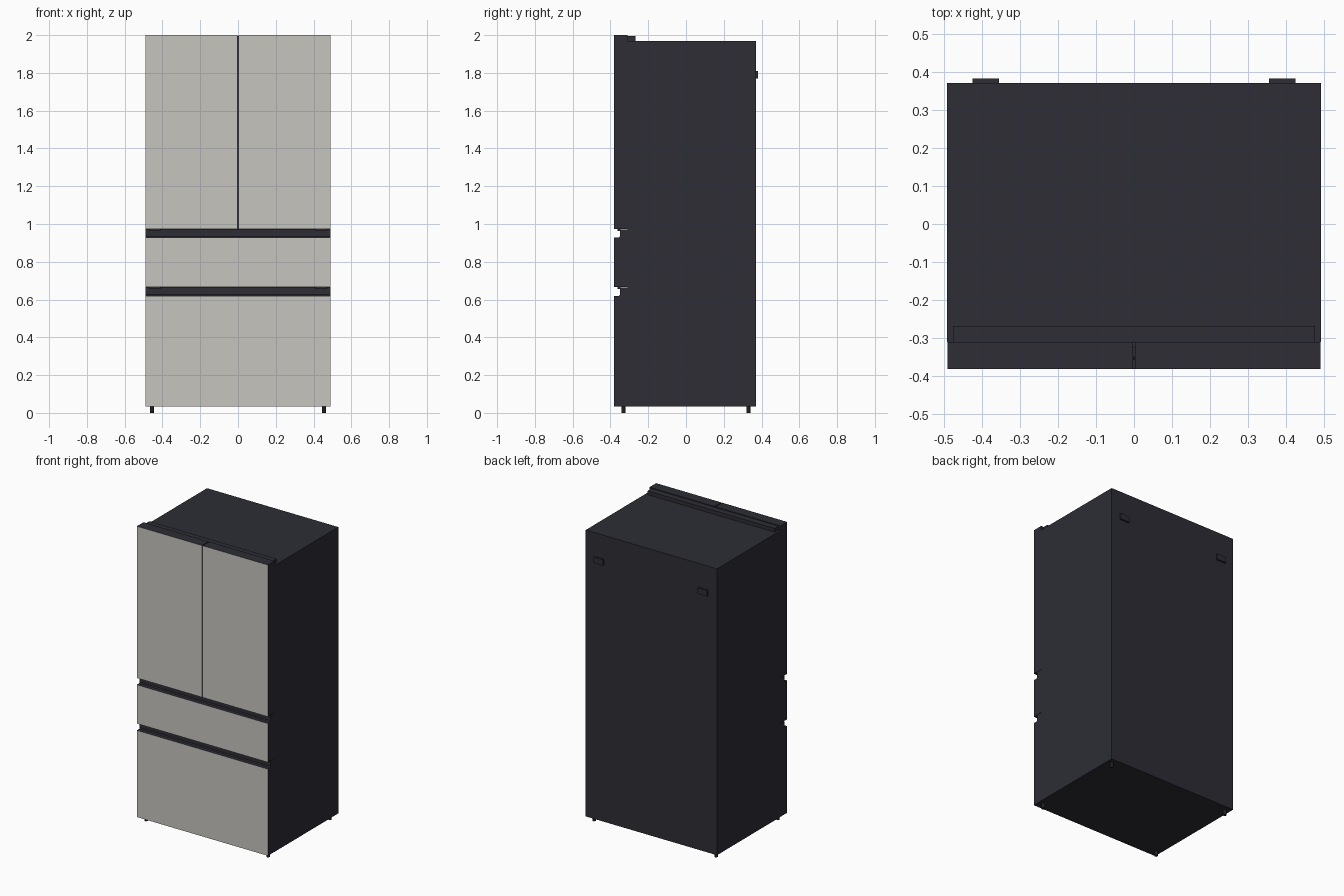
import bpy, bmesh

cube = bpy.data.objects.get("Cube")
if cube:
    bpy.data.objects.remove(cube)

FRONT, SEAM, RECESS = -0.381, -0.31, -0.35
HALF = 0.49


def material(name, rgb, roughness=0.5):
    m = bpy.data.materials.new(name)
    m.use_nodes = True
    m.diffuse_color = (*rgb, 1)
    shader = m.node_tree.nodes["Principled BSDF"]
    shader.inputs["Base Color"].default_value = (*rgb, 1)
    shader.inputs["Roughness"].default_value = roughness
    return m


charcoal = material("charcoal", (0.026, 0.026, 0.036))
steel = material("warm light steel", (0.57, 0.56, 0.52))
black = material("black rubber", (0.015, 0.015, 0.017))


def extrude(name, profile, x0, x1, mats):
    """Sweep a (y, z) profile along x; the foremost faces take the second material."""
    bm = bmesh.new()
    face = bm.faces.new([bm.verts.new((x0, y, z)) for y, z in profile])
    moved = bmesh.ops.extrude_face_region(bm, geom=[face])["geom"]
    bmesh.ops.translate(bm, vec=(x1 - x0, 0, 0),
                        verts=[v for v in moved if isinstance(v, bmesh.types.BMVert)])
    bmesh.ops.recalc_face_normals(bm, faces=bm.faces)
    if len(mats) > 1:
        for f in bm.faces:
            if f.normal.y < -0.9 and f.calc_center_median().y < FRONT + 0.002:
                f.material_index = 1
    mesh = bpy.data.meshes.new(name)
    bm.to_mesh(mesh)
    bm.free()
    for m in mats:
        mesh.materials.append(m)
    obj = bpy.data.objects.new(name, mesh)
    bpy.context.collection.objects.link(obj)
    return obj


def box(name, x, y, z, mats):
    profile = [(y[0], z[0]), (y[1], z[0]), (y[1], z[1]), (y[0], z[1])]
    return extrude(name, profile, x[0], x[1], mats)


# Cabinet
box("cabinet", (-0.491, 0.491), (SEAM, 0.37), (0.034, 1.97), [charcoal])

# Drawers, each with a set-back grip channel along its top
def drawer(name, bottom, front_top, top):
    profile = [(FRONT, bottom), (SEAM, bottom), (SEAM, top), (RECESS, top),
               (RECESS, front_top + 0.006), (RECESS - 0.006, front_top),
               (FRONT, front_top)]
    extrude(name, profile, -HALF, HALF, [charcoal, steel])


drawer("lower_drawer", 0.034, 0.62, 0.664)
drawer("middle_drawer", 0.666, 0.928, 0.972)

# Upper doors, hinge caps and paired details
for side, label in ((-1, "right"), (1, "left")):
    xs = sorted((side * 0.003, side * HALF))
    box(label + "_door", xs, (FRONT, SEAM), (0.974, 2.0), [charcoal, steel])

    clip = sorted((side * 0.41, side * 0.47))
    for z, level in ((0.974, "upper"), (0.666, "lower")):
        box(f"{label}_{level}_grip_clip", clip, (-0.362, -0.348),
            (z - 0.010, z), [charcoal])

    pad = sorted((side * 0.355, side * 0.425))
    box(label + "_rear_spacer", pad, (0.369, 0.382), (1.77, 1.81), [charcoal])

    # Levelling feet
    for y, end in ((-0.33, "front"), (0.33, "rear")):
        bpy.ops.mesh.primitive_cylinder_add(
            vertices=16, radius=0.011, depth=0.04, location=(side * 0.456, y, 0.02))
        foot = bpy.context.object
        foot.name = f"{label}_{end}_foot"
        foot.data.materials.append(black)
        bpy.ops.object.shade_smooth_by_angle()

# Seal behind the gap between the doors, and the top hinge cover
box("door_seal", (-0.004, 0.004), (-0.325, SEAM), (0.974, 1.99), [charcoal])
cover = [(SEAM, 1.969), (-0.268, 1.969), (-0.268, 1.995), (SEAM, 1.995)]
extrude("hinge_cover", cover, -0.475, 0.475, [charcoal])
